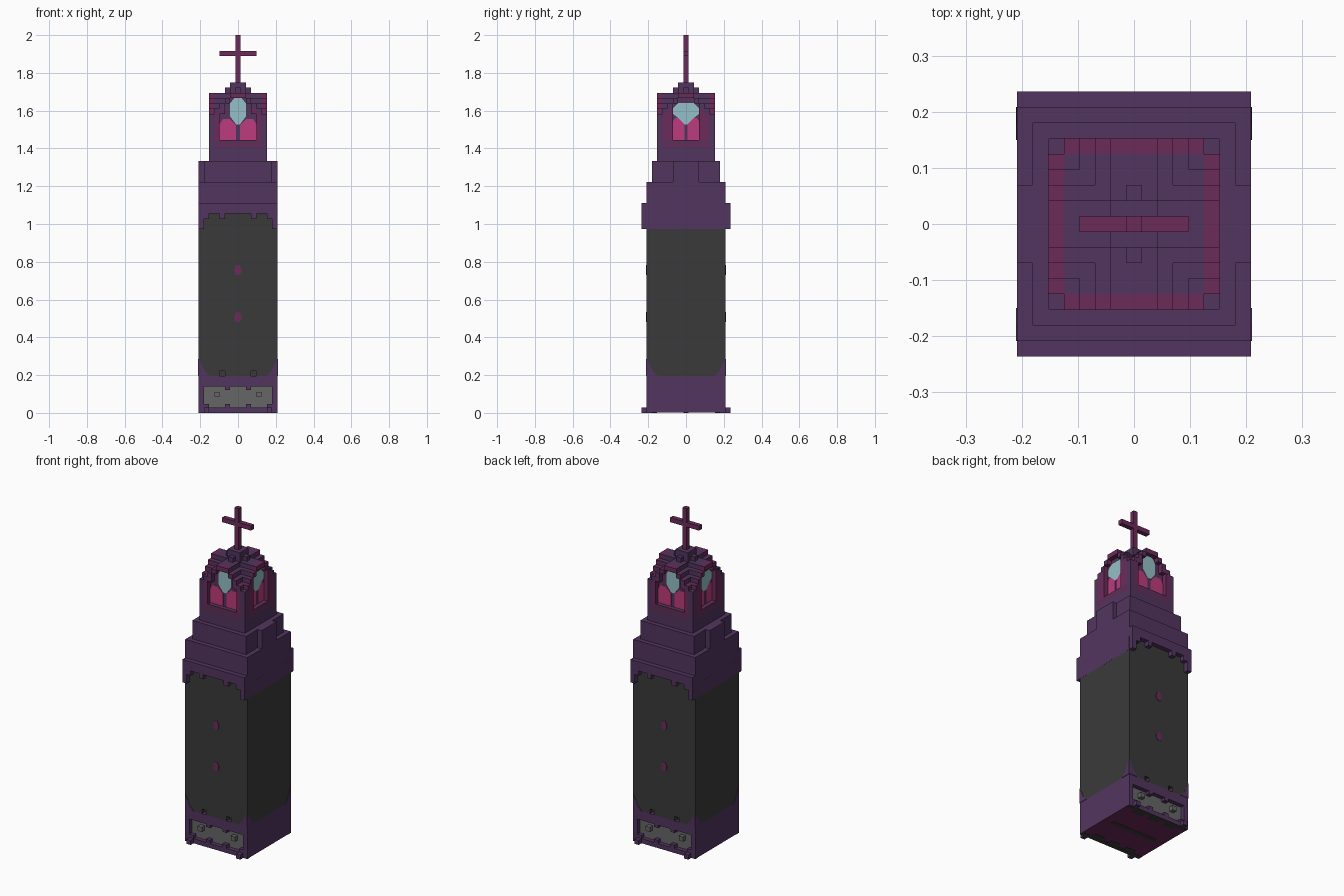
import bpy, bmesh

if "Cube" in bpy.data.objects:
    bpy.data.objects.remove(bpy.data.objects["Cube"], do_unlink=True)

V = 2 / 72  # size of one block


def material(name, rgb):
    lin = [(c / 255 / 12.92 if c < 11 else ((c / 255 + 0.055) / 1.055) ** 2.4) for c in rgb] + [1]
    m = bpy.data.materials.new(name)
    m.use_nodes = True
    m.diffuse_color = lin
    bsdf = m.node_tree.nodes["Principled BSDF"]
    bsdf.inputs["Base Color"].default_value = lin
    bsdf.inputs["Roughness"].default_value = 0.8
    return m


PURPLE = material("purple", (82, 53, 94))
CHARCOAL = material("charcoal", (58, 58, 58))
GREY = material("grey", (102, 102, 102))
PLUM = material("plum", (108, 43, 90))
BLEND = material("plum purple", (94, 47, 90))
PINK = material("pink", (190, 60, 125))
GLASS = material("pale glass", (148, 192, 198))


def finish(name, bm, mat):
    bmesh.ops.recalc_face_normals(bm, faces=bm.faces)
    me = bpy.data.meshes.new(name)
    bm.to_mesh(me)
    bm.free()
    me.materials.append(mat)
    ob = bpy.data.objects.new(name, me)
    bpy.context.collection.objects.link(ob)
    return ob


def boxes(name, mat, items):
    """Boxes given as x0, x1, y0, y1, z0, z1 in blocks, joined in one object."""
    bm = bmesh.new()
    for x0, x1, y0, y1, z0, z1 in items:
        for v in bmesh.ops.create_cube(bm, size=1)["verts"]:
            v.co = (V * (x0 if v.co.x < 0 else x1), V * (y0 if v.co.y < 0 else y1),
                    V * (z0 if v.co.z < 0 else z1))
    return finish(name, bm, mat)


def sq(w, z0, z1):
    return (-w, w, -w, w, z0, z1)


def both_sides(items, axis):
    """Boxes as u0, u1, d0, d1, z0, z1 (d = distance outward), placed on two opposite walls."""
    out = []
    for u0, u1, d0, d1, z0, z1 in items:
        for a, b in ((-d1, -d0), (d0, d1)):
            out.append((u0, u1, a, b, z0, z1) if axis == "y" else (a, b, u0, u1, z0, z1))
    return out


def mirror_u(items):
    return items + [(-i[1], -i[0]) + tuple(i[2:]) for i in items]


def plates(name, mat, outlines, dist, axis):
    """Thin painted outlines (u, z) on two opposite walls."""
    bm = bmesh.new()
    for pts in outlines:
        for s in (-1, 1):
            rings = []
            for d in (dist - 0.1, dist + 0.08):
                co = [(u, s * d, z) if axis == "y" else (s * d, u, z) for u, z in pts]
                rings.append([bm.verts.new([c * V for c in p]) for p in co])
            a, b = rings
            bm.faces.new(a)
            bm.faces.new(b)
            for i in range(len(a)):
                j = (i + 1) % len(a)
                bm.faces.new((a[i], a[j], b[j], b[i]))
    return finish(name, bm, mat)


def flip(pts):
    return [(-u, z) for u, z in pts]


def symmetric(half):
    return half + flip(half)[::-1]


# Base: core, skin around the sunken panels, feet
skin = [(-7.5, 7.5, 6.5, 7.5, 0.1, 1), (-7.5, 7.5, 6.5, 7.5, 5, 7)]
skin += mirror_u([(6.5, 7.5, 6.5, 7.5, 1, 5)])
boxes("base", PURPLE, [(-7.5, 7.5, -6.5, 6.5, 0.1, 7)] + both_sides(skin, "y"))
trim = mirror_u([(1.5, 2.5, 6.5, 7.5, 1, 1.7), (1.5, 2.5, 6.5, 7.5, 4.4, 5),
                 (5.5, 6.5, 6.5, 7.5, 1, 1.7)])
boxes("panel_trim", PURPLE, both_sides(trim, "y"))
boxes("base_panel", GREY, both_sides([(-6.5, 6.5, 6.45, 6.58, 1, 5)], "y"))
boxes("panel_studs", GREY, both_sides(mirror_u([(3.5, 4.5, 6.5, 7.5, 3, 4)]), "y"))
boxes("feet", PURPLE, both_sides(mirror_u([(5.5, 6.5, 7.5, 8.5, 0, 1)]), "y"))

# Underside with stripes
boxes("underside", PLUM, [sq(7.5, 0.05, 0.1)])
stripes = [(-7.5, 7.5, 6.5, 7.5, 0, 0.06)]
stripes += [(u - 1.2, u + 1.2, 5.5, 6.5, 0, 0.06) for u in (-4, 0, 4)]
boxes("underside_stripes", CHARCOAL,
      both_sides(stripes, "y") + [(-5.5, 5.5, -0.5, 0.5, 0, 0.06)])

# Shaft with two small sockets at its foot, front and back
foot = [(-2.5, 2.5, 6.5, 7.5, 7, 8)] + mirror_u([(3.5, 7.5, 6.5, 7.5, 7, 8)])
boxes("shaft", CHARCOAL, [sq(7.5, 8, 38), (-7.5, 7.5, -6.5, 6.5, 7, 8)] + both_sides(foot, "y"))
ramp = [(7.5, 7), (7.5, 10.3), (6.8, 9), (6.4, 8), (5.4, 7)]
for axis in "xy":
    plates("shaft_corner_paint_" + axis, PURPLE, [ramp, flip(ramp)], 7.5, axis)
slit = symmetric([(0.35, 0), (0.65, 0.5), (0.65, 1.2), (0.25, 1.9)])
plates("shaft_slits", PLUM, [[(u, z + h) for u, z in slit] for h in (17.3, 26.3)], 7.5, "y")

# Collar overhanging front and back with a stepped lower edge
lip = [(-7.5, 7.5, 7.5, 8.5, 38, 40)]
lip += mirror_u([(6.5, 7.5, 7.5, 8.5, 35, 38), (5.5, 6.5, 7.5, 8.5, 37, 38),
                 (2.5, 3.5, 7.5, 8.5, 37, 38)])
boxes("collar_lip", PURPLE, both_sides(lip, "y"))
boxes("collar_side", PURPLE, both_sides([(-7.5, 7.5, 7.4, 7.51, 35, 38)], "x"))
boxes("shoulder", PURPLE, [sq(7.5, 38, 44), sq(6.5, 44, 48), (-7.5, 7.5, -2.5, 2.5, 44, 48)])

# Belfry core and stepped cross-gabled roof
boxes("belfry_base", PURPLE, [sq(5.5, 48, 50.5)])
boxes("belfry_core", PURPLE, [sq(4.5, 50, 57)])
boxes("belfry_posts", PURPLE, [(x - .5, x + .5, y - .5, y + .5, 50.5, 57)
                               for x in (-5, 5) for y in (-5, 5)])
roof = []
for w, z in ((4.5, 57), (3.5, 58), (2.5, 59), (1.5, 60)):
    roof += [(-w, w, -4.5, 4.5, z, z + 1), (-4.5, 4.5, -w, w, z, z + 1)]
boxes("roof", PURPLE, roof)
boxes("roof_cap", PURPLE, [(-1.5, 1.5, -1.5, 1.5, 61, 63), (-2.5, 2.5, -0.5, 0.5, 61, 62),
                           (-0.5, 0.5, -2.5, 2.5, 61, 62)])

# Arched window frames: columns from the arch opening up to the stepped gable
gable = (61, 61, 60, 59, 58)
arches = {"y": (60, 60, 59, 57, 52), "x": (60, 60, 59, 52, 52)}
for axis, arch in arches.items():
    cols, tops = [], []
    for i in range(-4, 5):
        a, t = arch[abs(i)], gable[abs(i)]
        cols.append((i - .5, i + .5, 4.5, 5.5, a, t))
    boxes("gable_frame_" + axis, PLUM, both_sides(cols, axis))
    boxes("window_sill_" + axis, BLEND, both_sides([(-4.5, 4.5, 4.5, 5.5, 50.5, 52)], axis))
    corner = mirror_u([(3.5, 4.5, 5.4, 5.52, 57, 58), (2.5, 3.5, 5.4, 5.52, 58, 59),
                       (1.5, 2.5, 5.4, 5.52, 59, 60)])
    boxes("gable_edge_" + axis, PURPLE, both_sides(corner, axis))

# Window glass and pink lower panes
pane = [(0.4, 52), (3.5, 52), (3.5, 55), (2.9, 56), (1.6, 56), (0.4, 54.8)]
plates("panes_front_back", PINK, [pane, flip(pane)], 4.5, "y")
pane = [(0.3, 52), (2.5, 52), (2.5, 55.5), (2.1, 56.2), (1.5, 56.2), (0.3, 55)]
plates("panes_sides", PINK, [pane, flip(pane)], 4.5, "x")
glass = symmetric([(0.4, 55), (1.5, 56.5), (1.5, 59), (0.7, 60)])
plates("glass_front_back", GLASS, [glass], 4.5, "y")
glass = symmetric([(0.5, 55), (1.5, 56.2), (2.5, 57), (2.5, 58), (1.5, 59.1)])
plates("glass_sides", GLASS, [glass], 4.5, "x")

# Cross on top
boxes("cross", PLUM, [(-0.5, 0.5, -0.5, 0.5, 63, 72), (-3.5, 3.5, -0.5, 0.5, 68, 69)])
